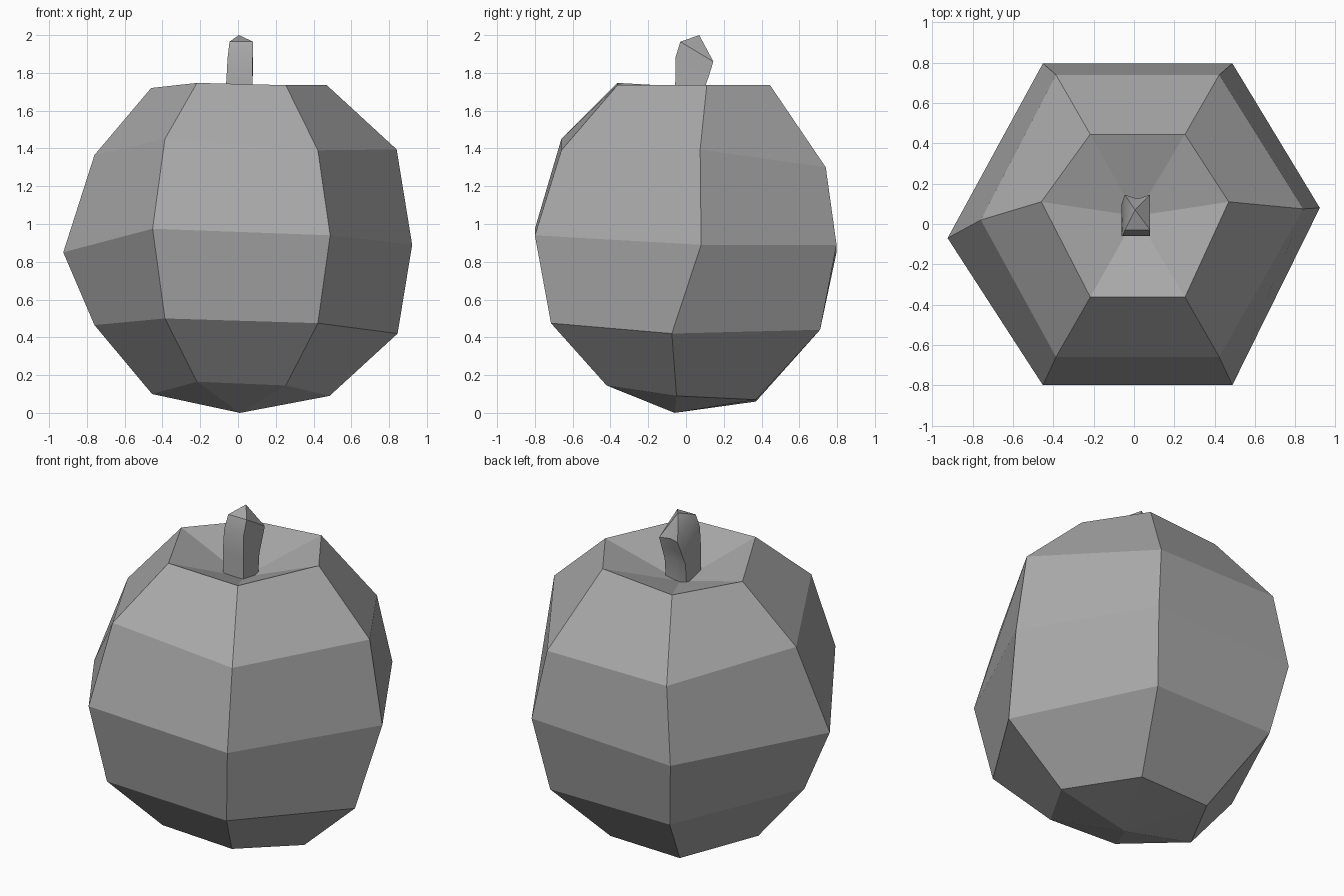
import bpy
import bmesh

default_cube = bpy.data.objects.get("Cube")
if default_cube:
    bpy.data.objects.remove(default_cube)

GREY = (0.4, 0.4, 0.4, 1.0)
material = bpy.data.materials.new("plain grey")
material.use_nodes = True
material.diffuse_color = GREY
material.node_tree.nodes["Principled BSDF"].inputs["Base Color"].default_value = GREY


def skin(name, rings, bottom, top):
    """Join rings of points into a closed body, fanned to a point at each end."""
    bm = bmesh.new()
    loops = [[bm.verts.new(p) for p in ring] for ring in rings]
    low, high = bm.verts.new(bottom), bm.verts.new(top)
    count = len(loops[0])
    for i in range(count):
        j = (i + 1) % count
        bm.faces.new((low, loops[0][j], loops[0][i]))
        bm.faces.new((high, loops[-1][i], loops[-1][j]))
        for a, b in zip(loops, loops[1:]):
            bm.faces.new((a[i], a[j], b[j], b[i]))
    bmesh.ops.recalc_face_normals(bm, faces=bm.faces)
    mesh = bpy.data.meshes.new(name)
    bm.to_mesh(mesh)
    bm.free()
    mesh.materials.append(material)
    obj = bpy.data.objects.new(name, mesh)
    bpy.context.collection.objects.link(obj)
    return obj


def body_ring(half, left, right, ys, zs):
    """Uneven hexagon: front pair, right-hand point, back pair, left-hand point."""
    y_front, y_right, y_back, y_left = ys
    z_front_a, z_front_b, z_right, z_back_b, z_back_a, z_left = zs
    a, b = 0.018 - half, 0.018 + half
    return [(a, y_front, z_front_a), (b, y_front, z_front_b), (right, y_right, z_right),
            (b, y_back, z_back_b), (a, y_back, z_back_a), (left, y_left, z_left)]


# Faceted gourd body, from the underside up to the rim of the hollow
body_rings = [
    body_ring(0.235, -0.455, 0.485, (-0.42, -0.05, 0.37, -0.05), (0.165, 0.145, 0.09, 0.07, 0.06, 0.1)),
    body_ring(0.405, -0.76, 0.845, (-0.715, -0.075, 0.71, -0.06), (0.5, 0.475, 0.42, 0.44, 0.44, 0.465)),
    body_ring(0.47, -0.925, 0.922, (-0.8, 0.08, 0.797, -0.07), (0.975, 0.94, 0.89, 0.89, 0.85, 0.85)),
    body_ring(0.405, -0.76, 0.84, (-0.66, 0.075, 0.74, 0.02), (1.45, 1.39, 1.395, 1.3, 1.3, 1.365)),
    body_ring(0.235, -0.46, 0.47, (-0.363, 0.11, 0.445, 0.11), (1.747, 1.735, 1.735, 1.735, 1.7, 1.72)),
]
skin("gourd_body", body_rings, (0.01, -0.06, 0), (0.01, 0.04, 1.57))


def stem_ring(left, right, front, back, z_front, z_back):
    """Four corners plus a shallow groove along the back."""
    return [(left, front, z_front), (right, front, z_front), (right, back, z_back),
            ((left + right) / 2, back - 0.02, z_back), (left, back, z_back)]


# Bent stem with a slanted, pointed tip
stem_rings = [
    stem_ring(-0.06, 0.08, -0.06, 0.08, 1.57, 1.57),
    stem_ring(-0.063, 0.078, -0.057, 0.095, 1.74, 1.71),
    stem_ring(-0.055, 0.078, -0.056, 0.12, 1.88, 1.78),
    stem_ring(-0.045, 0.08, -0.03, 0.145, 1.965, 1.86),
]
stem = skin("stem", stem_rings, (0.01, 0.01, 1.55), (0.005, 0.07, 2))

# Soft shading on the stem, flat facets on the body
bpy.ops.object.select_all(action="DESELECT")
stem.select_set(True)
bpy.context.view_layer.objects.active = stem
bpy.ops.object.shade_smooth_by_angle(angle=0.6)
